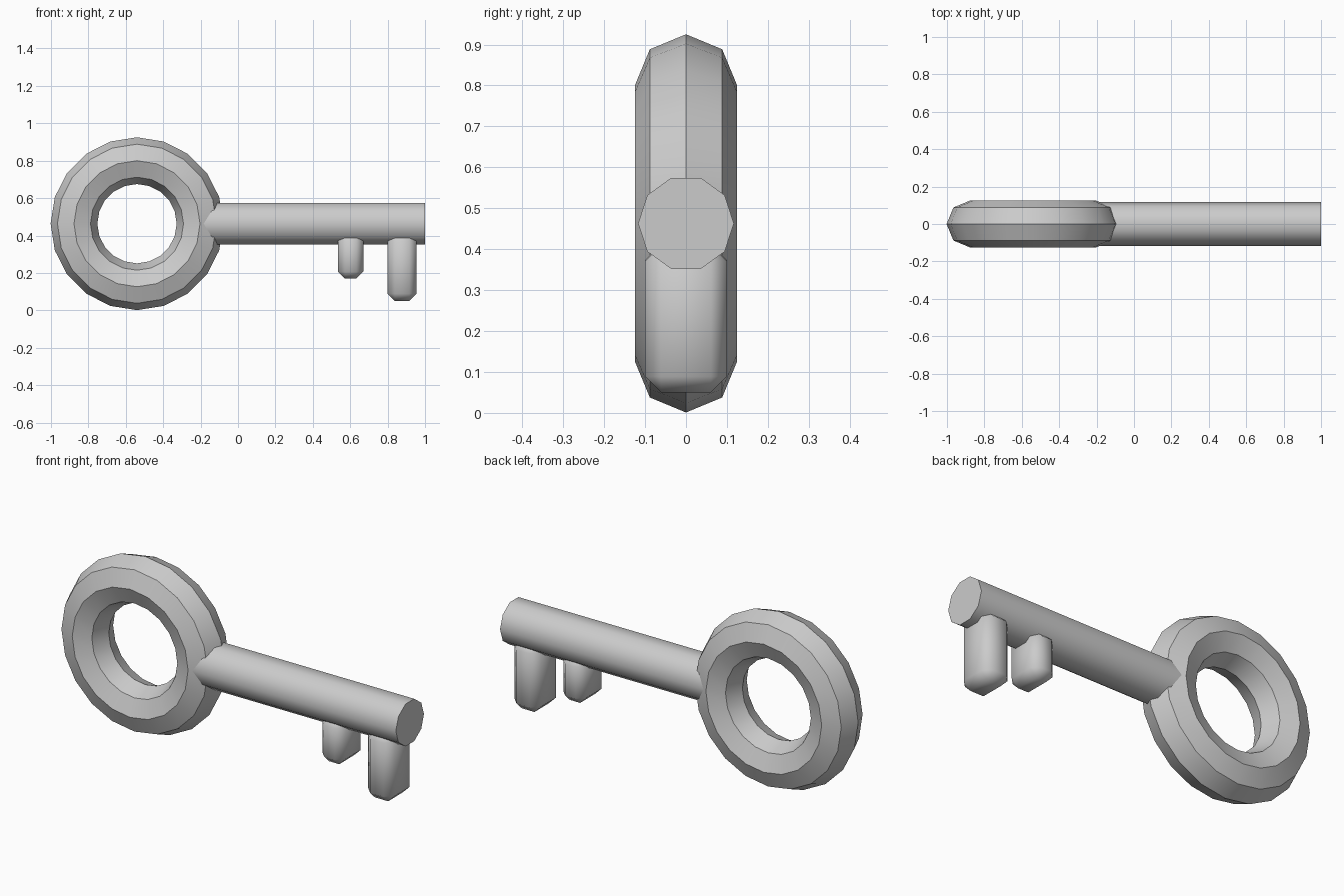
import bpy
import bmesh
from math import pi, radians

if "Cube" in bpy.data.objects:
    bpy.data.objects.remove(bpy.data.objects["Cube"])

CENTRE_Z = 0.463


def smooth(obj, angle):
    bpy.ops.object.select_all(action='DESELECT')
    obj.select_set(True)
    bpy.context.view_layer.objects.active = obj
    bpy.ops.object.shade_smooth_by_angle(angle=radians(angle))


def tooth(name, x0, x1, z0, z1, bevel):
    """Chamfered block hanging from the shaft."""
    bm = bmesh.new()
    bmesh.ops.create_cube(bm, size=1)
    bmesh.ops.scale(bm, vec=(x1 - x0, 0.2, z1 - z0), verts=bm.verts)
    bmesh.ops.translate(bm, vec=((x0 + x1) / 2, 0, (z0 + z1) / 2), verts=bm.verts)
    bmesh.ops.bevel(bm, geom=bm.edges[:], offset=bevel, segments=1,
                    profile=0.5, affect='EDGES')
    mesh = bpy.data.meshes.new(name)
    bm.to_mesh(mesh)
    bm.free()
    obj = bpy.data.objects.new(name, mesh)
    bpy.context.collection.objects.link(obj)
    smooth(obj, 46)


# Ring handle: 20 segments around, octagonal section
bpy.ops.mesh.primitive_torus_add(
    major_segments=20, minor_segments=8, major_radius=0.337, minor_radius=0.125,
    location=(-0.54, 0, CENTRE_Z), rotation=(pi / 2, 0, 0))
ring = bpy.context.object
ring.name = "ring_handle"
smooth(ring, 40)

# Shaft: ten sides, flat on top and bottom, vertices at the front and back
x0, x1 = -0.2, 1.0
bpy.ops.mesh.primitive_cylinder_add(
    vertices=10, radius=0.117, depth=x1 - x0,
    location=((x0 + x1) / 2, 0, CENTRE_Z), rotation=(0, pi / 2, 0))
shaft = bpy.context.object
shaft.name = "shaft"
smooth(shaft, 40)

# Two teeth under the tip
tooth("short_tooth", 0.535, 0.67, 0.17, 0.41, 0.037)
tooth("long_tooth", 0.80, 0.955, 0.05, 0.41, 0.039)
